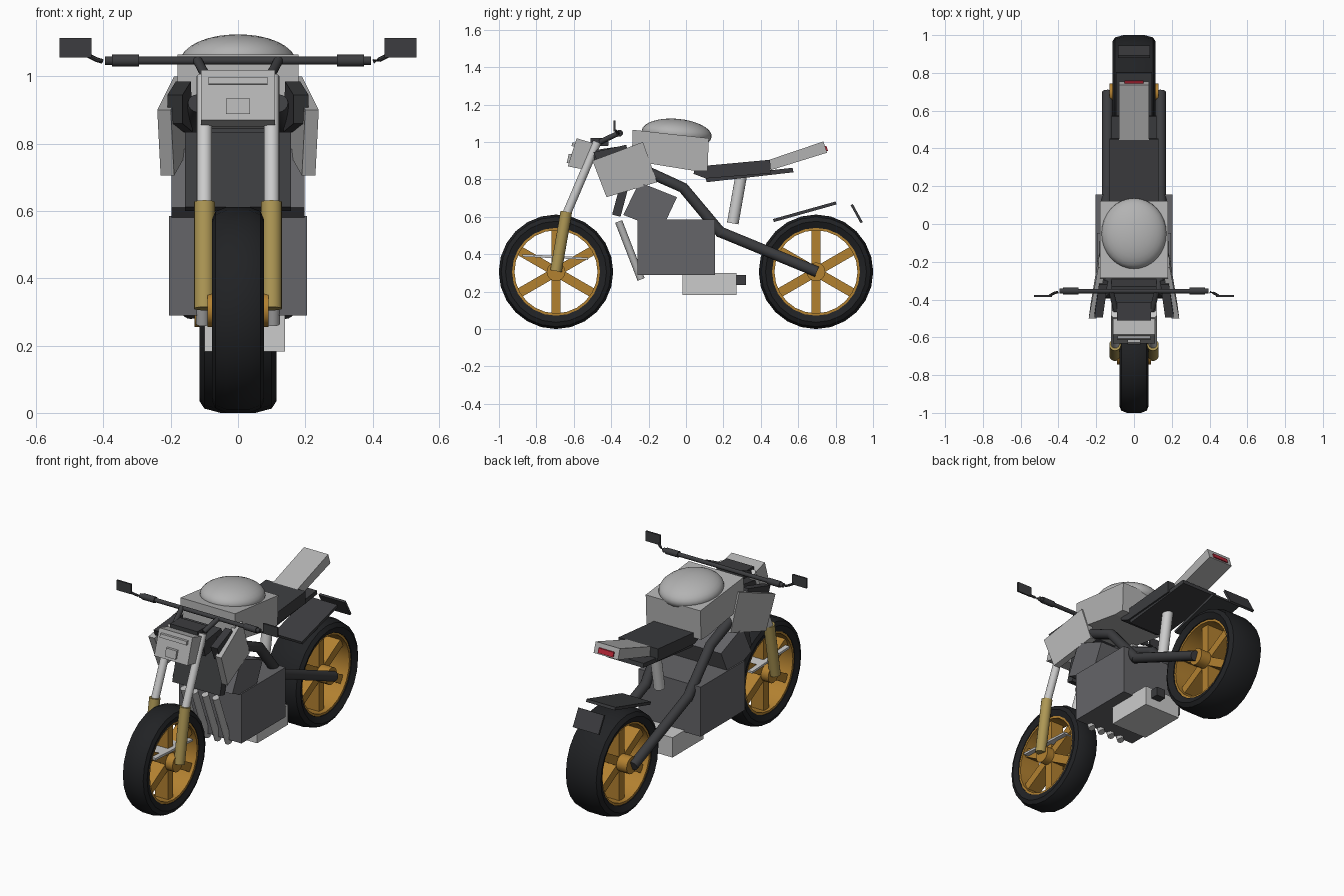
import bpy, bmesh, math
from mathutils import Vector, Matrix

if "Cube" in bpy.data.objects:
    bpy.data.objects.remove(bpy.data.objects["Cube"])


def material(name, rgb):
    m = bpy.data.materials.new(name)
    m.diffuse_color = (*rgb, 1)
    m.use_nodes = True
    m.node_tree.nodes["Principled BSDF"].inputs["Base Color"].default_value = m.diffuse_color
    return m


RUBBER = material("rubber", (0.015, 0.016, 0.018))
DARK = material("dark", (0.045, 0.046, 0.05))
ENGINE = material("engine_grey", (0.13, 0.13, 0.14))
GOLD = material("gold", (0.42, 0.31, 0.09))
ORANGE = material("orange_gold", (0.45, 0.22, 0.03))
SILVER = material("silver", (0.75, 0.76, 0.78))
BODY = material("body_grey", (0.45, 0.45, 0.45))
RED = material("red", (0.5, 0.02, 0.04))


def finish(name, bm, mat, smooth=False):
    bmesh.ops.recalc_face_normals(bm, faces=bm.faces)
    me = bpy.data.meshes.new(name)
    bm.to_mesh(me)
    bm.free()
    ob = bpy.data.objects.new(name, me)
    bpy.context.collection.objects.link(ob)
    me.materials.append(mat)
    if smooth:
        bpy.ops.object.select_all(action='DESELECT')
        ob.select_set(True)
        bpy.context.view_layer.objects.active = ob
        bpy.ops.object.shade_smooth_by_angle(angle=math.radians(35))
    return ob


def loft(bm, rings, closed=False):
    """Skin a list of point rings, capping the ends unless closed."""
    vs = [[bm.verts.new(p) for p in ring] for ring in rings]
    n = len(vs[0])
    for i in range(len(vs) if closed else len(vs) - 1):
        a, b = vs[i], vs[(i + 1) % len(vs)]
        for j in range(n):
            bm.faces.new((a[j], a[(j + 1) % n], b[(j + 1) % n], b[j]))
    if not closed:
        bm.faces.new(vs[0])
        bm.faces.new(vs[-1])


def prism(name, yz, x0, x1, mat):
    """Side profile extruded across x."""
    bm = bmesh.new()
    loft(bm, [[(x, y, z) for y, z in yz] for x in (x0, x1)])
    return finish(name, bm, mat)


def slab(name, corners, offset, mat):
    """Four outer corners thickened by an x offset."""
    bm = bmesh.new()
    loft(bm, [corners, [(x + offset, y, z) for x, y, z in corners]])
    return finish(name, bm, mat)


def rect(y0, y1, z0, z1):
    return [(y0, z0), (y1, z0), (y1, z1), (y0, z1)]


def tube(name, path, r, mat, sides=16):
    bm = bmesh.new()
    pts = [Vector(p) for p in path]
    rings = []
    for i, p in enumerate(pts):
        d = (pts[min(i + 1, len(pts) - 1)] - pts[max(i - 1, 0)]).normalized()
        u = d.cross(Vector((0, 0, 1)) if abs(d.x) > 0.9 else Vector((1, 0, 0))).normalized()
        v = d.cross(u)
        angles = [2 * math.pi * k / sides for k in range(sides)]
        rings.append([p + r * (math.cos(a) * u + math.sin(a) * v) for a in angles])
    loft(bm, rings)
    return finish(name, bm, mat, True)


def lathe(name, y, z, profile, mat, steps=24):
    """Closed (radius, x) profile spun about a crosswise axle."""
    bm = bmesh.new()
    rings = []
    for k in range(steps):
        a = 2 * math.pi * k / steps
        rings.append([(x, y + r * math.sin(a), z + r * math.cos(a)) for r, x in profile])
    loft(bm, rings, closed=True)
    return finish(name, bm, mat, True)


# wheels
for side, wy, w, hub in (("front", -0.695, 0.077, 0.09), ("rear", 0.695, 0.115, 0.13)):
    half = [(0.235, 0.85 * w), (0.27, w), (0.293, 0.87 * w), (0.306, 0.45 * w)]
    lathe(side + "_tyre", wy, 0.306, half + [(r, -x) for r, x in reversed(half)], RUBBER)
    h = 0.8 * w
    lathe(side + "_rim", wy, 0.306, [(0.222, h), (0.24, h), (0.24, -h), (0.222, -h)], ORANGE)
    tube(side + "_hub", [(-hub, wy, 0.306), (hub, wy, 0.306)], 0.05, ORANGE)
    for k in range(6):
        a = k * math.pi / 3
        d, n = Vector((math.sin(a), math.cos(a))), Vector((math.cos(a), -math.sin(a)))
        c = Vector((wy, 0.306))
        quad = [c + d * r + n * t for r, t in ((0.03, -0.025), (0.228, -0.025), (0.228, 0.025), (0.03, 0.025))]
        prism(f"{side}_spoke_{k + 1}", quad, -0.55 * w, 0.55 * w, ORANGE)

# mirrored parts
for s, tag in ((-1, "left"), (1, "right")):
    # front fork
    tube(tag + "_fork_lower", [(s * 0.1, -0.695, 0.31), (s * 0.1, -0.64, 0.627)], 0.031, GOLD)
    tube(tag + "_fork_upper", [(s * 0.1, -0.645, 0.6), (s * 0.1, -0.475, 1.0)], 0.023, SILVER)
    # swingarm and frame
    tube(tag + "_swingarm", [(s * 0.14, 0.18, 0.52), (s * 0.14, 0.70, 0.306)], 0.029, DARK)
    tube(tag + "_frame_rail", [(s * 0.12, -0.38, 0.92), (s * 0.155, -0.17, 0.825),
                               (s * 0.15, -0.015, 0.755), (s * 0.14, 0.19, 0.51)], 0.029, DARK)
    # side panel and air duct
    slab(tag + "_side_panel", [(s * 0.19, -0.23, 1.0), (s * 0.24, -0.50, 0.90),
                               (s * 0.23, -0.425, 0.705), (s * 0.185, -0.155, 0.785)], -s * 0.04, BODY)
    slab(tag + "_air_duct", [(s * 0.185, -0.32, 0.985), (s * 0.21, -0.495, 0.945),
                             (s * 0.21, -0.46, 0.86), (s * 0.18, -0.28, 0.835)], -s * 0.045, DARK)
    # handlebar fittings
    tube(tag + "_riser", [(s * 0.095, -0.46, 1.0), (s * 0.12, -0.36, 1.047)], 0.014, DARK)
    tube(tag + "_grip", [(s * 0.295, -0.355, 1.047), (s * 0.375, -0.355, 1.047)], 0.018, DARK)
    tube(tag + "_bar_end", [(s * 0.375, -0.355, 1.047), (s * 0.395, -0.355, 1.047)], 0.013, DARK)
    tube(tag + "_mirror_stalk", [(s * 0.403, -0.36, 1.045), (s * 0.42, -0.365, 1.05),
                                 (s * 0.445, -0.378, 1.062)], 0.007, DARK, 8)
    prism(tag + "_mirror", rect(-0.387, -0.377, 1.056, 1.115), s * 0.435, s * 0.53, DARK)

tube("handlebar", [(-0.39, -0.355, 1.047), (0.39, -0.355, 1.047)], 0.012, DARK)

# headlight cowl, lamps and instruments
prism("headlight_cowl", [(-0.585, 1.02), (-0.485, 0.99), (-0.53, 0.85), (-0.632, 0.87)], -0.11, 0.11, BODY)
prism("upper_lamp", [(-0.607, 0.998), (-0.59, 0.998), (-0.59, 0.975), (-0.613, 0.978)], -0.088, 0.088, BODY)
prism("lower_lamp", [(-0.627, 0.935), (-0.60, 0.935), (-0.61, 0.888), (-0.638, 0.888)], -0.035, 0.035, BODY)
prism("instrument_pod", [(-0.51, 1.02), (-0.415, 1.02), (-0.415, 0.98), (-0.51, 0.975)], -0.09, 0.09, DARK)
prism("steering_head", [(-0.50, 0.955), (-0.33, 0.98), (-0.29, 0.90), (-0.48, 0.87)], -0.12, 0.12, DARK)

# front mudguard plate
prism("front_mudguard", [(-0.875, 0.40), (-0.525, 0.382), (-0.525, 0.37), (-0.875, 0.387)], -0.07, 0.07, SILVER)

# engine, cylinder head, radiator
prism("engine_block", rect(-0.26, 0.155, 0.29, 0.585), -0.205, 0.205, ENGINE)
prism("cylinder_head", [(-0.335, 0.61), (-0.25, 0.785), (-0.048, 0.705), (-0.13, 0.53)], -0.197, 0.197, ENGINE)
prism("radiator", [(-0.395, 0.612), (-0.335, 0.835), (-0.29, 0.825), (-0.35, 0.60)], -0.157, 0.157, DARK)

# exhaust
for k in range(4):
    x = -0.105 + 0.07 * k
    tube(f"header_pipe_{k + 1}", [(x, -0.36, 0.575), (x, -0.24, 0.265)], 0.02, BODY, 12)
prism("exhaust_box", rect(-0.02, 0.27, 0.182, 0.30), -0.10, 0.14, SILVER)
prism("exhaust_tip", rect(0.26, 0.32, 0.235, 0.288), 0.04, 0.10, DARK)

# fuel tank with domed top
prism("fuel_tank", [(-0.285, 1.065), (0.122, 1.02), (0.115, 0.845), (0.05, 0.845), (-0.29, 0.90)],
      -0.18, 0.18, BODY)
bm = bmesh.new()
bmesh.ops.create_uvsphere(bm, u_segments=32, v_segments=16, radius=1,
                          matrix=Matrix.Translation((0, -0.05, 1.044))
                          @ Matrix.Rotation(math.radians(-5), 4, 'X')
                          @ Matrix.Diagonal((0.172, 0.188, 0.08, 1)))
finish("tank_dome", bm, BODY, True)

# seat and tail
prism("seat", [(0.05, 0.868), (0.45, 0.905), (0.452, 0.832), (0.105, 0.805), (0.04, 0.83)], -0.13, 0.13, DARK)
prism("undertray", [(0.105, 0.81), (0.57, 0.862), (0.575, 0.838), (0.11, 0.785)], -0.12, 0.12, DARK)
prism("tail", [(0.44, 0.903), (0.735, 1.003), (0.755, 0.943), (0.455, 0.85)], -0.08, 0.08, BODY)
prism("tail_light", [(0.742, 0.978), (0.751, 0.978), (0.76, 0.952), (0.75, 0.952)], -0.05, 0.05, RED)

# rear shock, mudguard and plate
tube("rear_shock", [(0, 0.295, 0.82), (0, 0.25, 0.565)], 0.031, SILVER)
prism("rear_mudguard", [(0.465, 0.588), (0.80, 0.682), (0.805, 0.666), (0.47, 0.572)], -0.095, 0.095, DARK)
prism("rear_plate", [(0.88, 0.662), (0.892, 0.668), (0.945, 0.572), (0.933, 0.566)], -0.085, 0.085, DARK)
